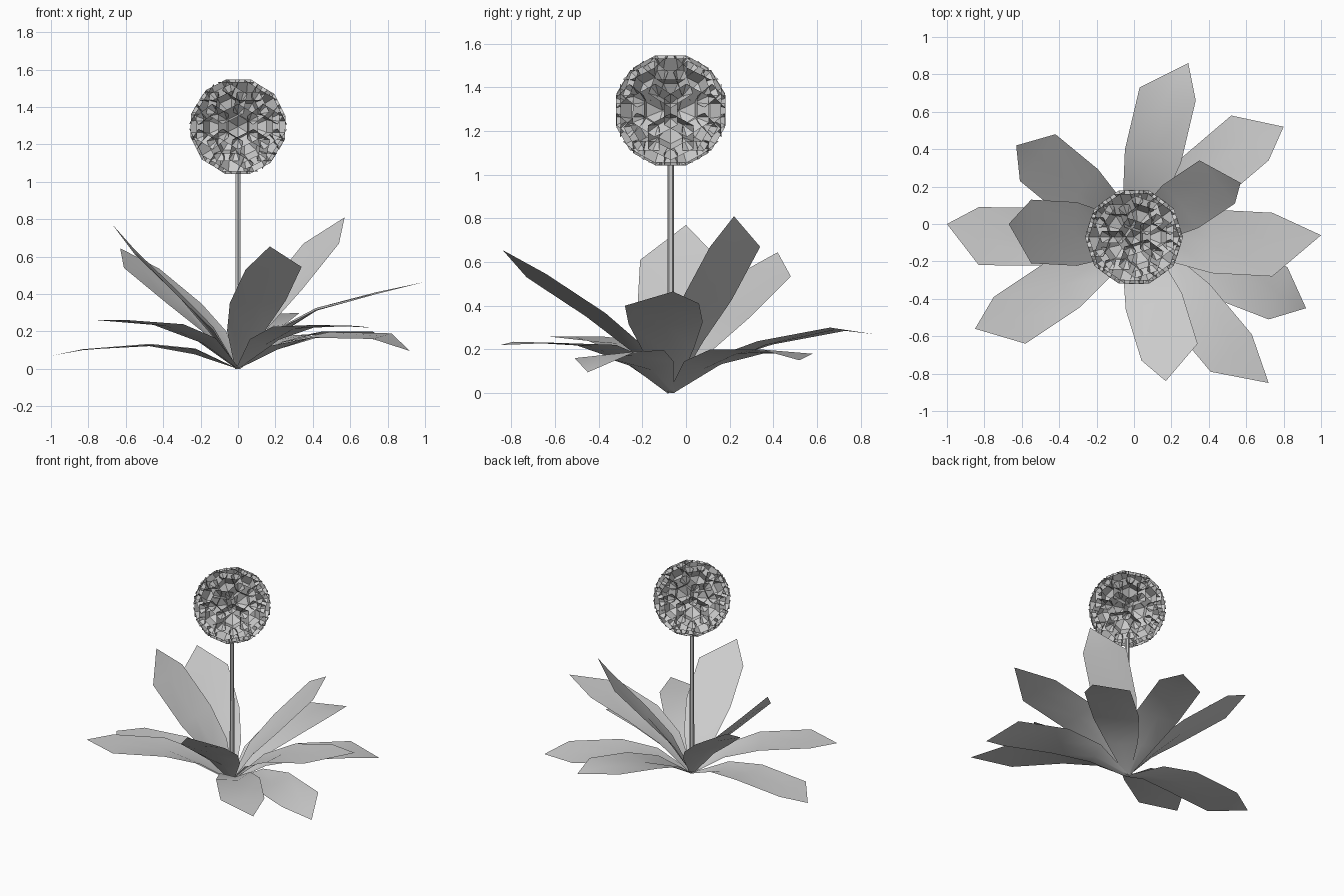
import bpy, bmesh
from mathutils import Vector as V

if "Cube" in bpy.data.objects:
    bpy.data.objects.remove(bpy.data.objects["Cube"])

ROOT = V((0, -0.07, 0))
HEAD = V((0.0, -0.07, 1.295))

def finish(bm, name, smooth=False):
    me = bpy.data.meshes.new(name)
    bm.to_mesh(me)
    bm.free()
    for p in me.polygons:
        p.use_smooth = smooth
    ob = bpy.data.objects.new(name, me)
    bpy.context.collection.objects.link(ob)
    return ob

# Leaf: strip cupped near the root, flattening to two shoulders, then a skewed tip
def leaf(name, a, b, tip, arch):
    a, b, tip = V(a), V(b), V(tip)
    mid, half = (a + b) / 2, (a - b) / 2
    up = half.cross(mid - ROOT).normalized()
    up *= 1 if up.z > 0 else -1
    bm = bmesh.new()
    rows = []
    for t, w, lift, cup in ((0, .1, 0, 0), (.28, .7, .7, .03), (.57, 1, .9, .01), (1, 1, 0, 0)):
        c = ROOT.lerp(mid, t) + V((0, 0, arch * lift))
        rows.append([bm.verts.new(c + half * w + up * cup), bm.verts.new(c),
                     bm.verts.new(c - half * w + up * cup)])
    for r, s in zip(rows, rows[1:]):
        for k in (0, 1):
            bm.faces.new((r[k], r[k + 1], s[k + 1], s[k]))
    end = bm.verts.new(tip)
    for k in (0, 1):
        bm.faces.new((rows[-1][k], rows[-1][k + 1], end))
    return finish(bm, name, True)

# left shoulder, right shoulder, tip, upward arch
LEAVES = [
    ((.03, .73, .285), (.33, .66, .30), (.29, .86, .27), .06),
    ((.52, .58, .18), (.72, .34, .20), (.80, .52, .15), .08),
    ((.35, .34, .67), (.54, .11, .67), (.57, .22, .81), .04),
    ((.74, .06, .41), (.74, -.28, .40), (1.0, -.06, .465), .09),
    ((.82, -.23, .19), (.72, -.51, .16), (.92, -.45, .095), .08),
    ((.63, -.59, .23), (.41, -.79, .235), (.72, -.85, .22), .09),
    ((.34, -.64, .545), (.04, -.73, .53), (.17, -.84, .655), .05),
    ((-.58, -.64, .26), (-.75, -.39, .26), (-.85, -.56, .26), .09),
    ((-.83, -.22, .10), (-.83, .09, .105), (-1.0, 0, .07), .07),
    ((-.61, .23, .54), (-.42, .48, .535), (-.63, .42, .645), .04),
    ((-.55, -.21, .61), (-.55, .13, .635), (-.67, 0, .77), .03),
]
for i, args in enumerate(LEAVES):
    leaf(f"leaf_{i + 1}", *args)

# Stem
bpy.ops.mesh.primitive_cone_add(vertices=6, radius1=.016, radius2=.014, depth=1.2,
                                location=(0, -0.07, .6))
bpy.context.object.name = "stem"

# Flower head: overlapping inward-pointing funnel florets on a geodesic layout
geo = bmesh.new()
bmesh.ops.create_icosphere(geo, subdivisions=2, radius=1)
bm = bmesh.new()
for e in geo.edges:
    for v in e.verts:
        n = v.co.normalized()
        rim = [n.lerp(f.calc_center_median().normalized(), 1.4).normalized() * .262
               for f in e.link_faces]
        bm.faces.new([bm.verts.new(HEAD + p) for p in (n * .12, *rim)])
geo.free()
bmesh.ops.remove_doubles(bm, verts=bm.verts, dist=1e-4)
finish(bm, "flower_head")
